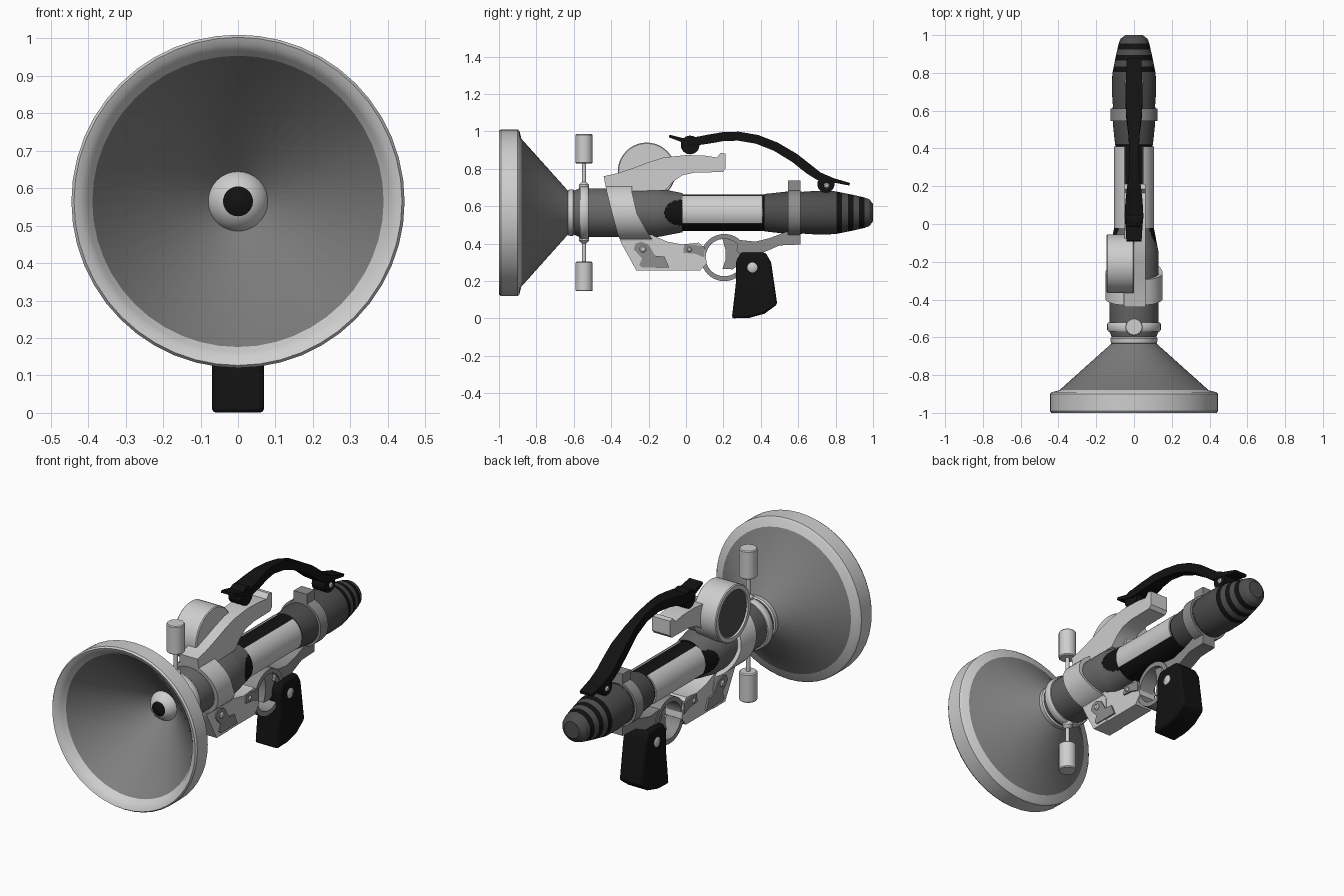
import bpy, bmesh, math
from mathutils import Vector

AX = 0.565  # height of the barrel axis


def material(name, v):
    m = bpy.data.materials.new(name)
    m.diffuse_color = (v, v, v, 1)
    return m


LIGHT = material("light grey", 0.62)
MID = material("middle grey", 0.27)
HORN = material("horn grey", 0.21)
BODY = material("body grey", 0.14)
DARK = material("dark grey", 0.075)
BLACK = material("black", 0.006)


def finish(bm, name, mats, bevel=0, angle=32):
    bmesh.ops.remove_doubles(bm, verts=bm.verts, dist=1e-5)
    bmesh.ops.recalc_face_normals(bm, faces=bm.faces)
    me = bpy.data.meshes.new(name)
    bm.to_mesh(me)
    bm.free()
    for m in mats:
        me.materials.append(m)
    me.shade_smooth()
    me.set_sharp_from_angle(angle=math.radians(angle))
    ob = bpy.data.objects.new(name, me)
    bpy.context.collection.objects.link(ob)
    if bevel:
        b = ob.modifiers.new("bevel", 'BEVEL')
        b.width, b.segments = bevel, 2
    return ob


def loft(name, rings, mats, closed=False, idx=None, **kw):
    """Skin a list of equal-length rings; idx gives a material per span."""
    bm = bmesh.new()
    vs = [[bm.verts.new(p) for p in r] for r in rings]
    n = len(vs[0])
    for i in range(len(vs) if closed else len(vs) - 1):
        a, b = vs[i], vs[(i + 1) % len(vs)]
        for k in range(n):
            f = bm.faces.new((a[k], a[(k + 1) % n], b[(k + 1) % n], b[k]))
            f.material_index = idx[i] if idx else 0
    if not closed:
        for r, m in ((vs[0], 0), (vs[-1], -1)):
            f = bm.faces.new(r)
            f.material_index = idx[m] if idx else 0
    return finish(bm, name, mats, **kw)


def lathe(name, prof, mats, axis='Y', c=(0, 0, AX), n=48, **kw):
    """Turn a (distance along axis, radius) profile."""
    rings = []
    for t, r in prof:
        ring = []
        for k in range(n):
            a = 2 * math.pi * k / n
            u, v = max(r, 1e-7) * math.cos(a), max(r, 1e-7) * math.sin(a)
            p = {'X': (t, u, v), 'Y': (u, t, v), 'Z': (u, v, t)}[axis]
            ring.append(Vector(p) + Vector(c))
        rings.append(ring)
    return loft(name, rings, mats, **kw)


def prism(name, pts, a, b, mat, axis='X', **kw):
    """Extrude an outline along x (y,z points) or along y (x,z points)."""
    put = (lambda t, u, v: (t, u, v)) if axis == 'X' else (lambda t, u, v: (u, t, v))
    return loft(name, [[put(t, u, v) for u, v in pts] for t in (a, b)], [mat], **kw)


# Horn: open cone with a rounded light rim
lathe("horn", [(-0.62, 0.105), (-0.88, 0.395), (-0.89, 0.435), (-0.90, 0.445),
               (-0.99, 0.445), (-1.0, 0.438), (-0.992, 0.42), (-0.975, 0.402),
               (-0.95, 0.389), (-0.63, 0.06)],
      [HORN, LIGHT], closed=True, idx=[0] + [1] * 7 + [0, 0])
# Round nub inside the horn, with a dark centre
ang = [math.radians(a) for a in (0, 14, 28, 40, 52, 64, 76, 90)]
lathe("horn_nub", [(-0.62 - 0.085 * math.cos(a), 0.085 * math.sin(a)) for a in ang],
      [LIGHT, BLACK], idx=[1, 1, 0, 0, 0, 0, 0])

# Barrel: front collar, body, core and tail
lathe("front_collar", [(-0.635, 0.11), (-0.63, 0.122), (-0.605, 0.125), (-0.595, 0.115)], [LIGHT])
rows = [(-0.605, 0.115), (-0.57, 0.13), (-0.15, 0.13)]
rows += [(-0.15 + 0.0065 * i, 0.13 - 0.00125 * i) for i in range(1, 21)]
body = lathe("barrel_body", rows, [BODY, BLACK], n=80)
for f in body.data.polygons:  # black rounded notch on both sides
    _, y, z = f.center
    if ((y + 0.03) / 0.085) ** 2 + ((z - AX) / 0.068) ** 2 < 1 or y > -0.021:
        f.material_index = 1
lathe("barrel_core", [(-0.05, 0.097), (0.43, 0.097)], [BLACK])
lathe("rear_sleeve", [(0.415, 0.092), (0.42, 0.1), (0.53, 0.112), (0.62, 0.113)], [DARK])
lathe("tail", [(0.60, 0.11), (0.70, 0.117), (0.79, 0.115), (0.805, 0.113), (0.835, 0.107),
               (0.865, 0.101), (0.895, 0.095), (0.925, 0.088), (0.955, 0.081),
               (0.98, 0.072), (1.0, 0.046)],
      [DARK, BLACK], idx=[0, 0, 0, 1, 0, 1, 0, 1, 0, 0])

# Curved light panels along the core
for s, side in ((1, "right"), (-1, "left")):
    arc = [math.radians(-33 + 95 * i / 10) for i in range(11)]
    pts = [(s * r * math.cos(a), AX + r * math.sin(a))
           for r, seq in ((0.105, arc), (0.09, arc[::-1])) for a in seq]
    prism("panel_" + side, pts, -0.035, 0.41, LIGHT, 'Y')

# Ring band with a rod and weight above and below
lathe("rod_band", [(-0.568, 0.125), (-0.568, 0.137), (-0.56, 0.142), (-0.53, 0.142),
                   (-0.522, 0.137), (-0.522, 0.125)], [LIGHT])
for s, side in ((1, "upper"), (-1, "lower")):
    c = (0, -0.545, AX)
    lathe("rod_base_" + side, [(s * 0.12, 0.027), (s * 0.15, 0.027), (s * 0.165, 0.012)],
          [LIGHT], 'Z', c, 16)
    lathe("rod_" + side, [(s * 0.14, 0.011), (s * 0.27, 0.011)], [LIGHT], 'Z', c, 12)
    lathe("weight_" + side, [(s * 0.262, 0.04), (s * 0.267, 0.046), (s * 0.415, 0.046),
                             (s * 0.42, 0.042)], [LIGHT], 'Z', c, 24)

# Swept yoke wrapped round the barrel
key = [(0.255, -0.265, -0.16), (0.40, -0.345, -0.165), (0.45, -0.365, -0.20),
       (0.56, -0.395, -0.262), (0.68, -0.425, -0.29), (0.765, -0.44, -0.29)]
rings = []
for (z0, f0, b0), (z1, f1, b1) in zip(key, key[1:]):
    for i in range(6):
        t = i / 6
        z, f, b = z0 + (z1 - z0) * t, f0 + (f1 - f0) * t, b0 + (b1 - b0) * t
        w = max(0.055, math.sqrt(max(0, 0.152 ** 2 - (z - AX) ** 2)))
        rings.append([(-w, f, z), (w, f, z), (w, b, z), (-w, b, z)])
loft("yoke", rings, [LIGHT])

# Upper arm with a hooked end, and the drum beside it
prism("upper_arm", [(-0.44, 0.76), (-0.37, 0.775), (-0.28, 0.805), (-0.2, 0.835), (-0.12, 0.86),
                    (0.0, 0.873), (0.10, 0.87), (0.165, 0.86), (0.185, 0.885), (0.212, 0.88),
                    (0.212, 0.80), (0.195, 0.782), (0.05, 0.78), (-0.02, 0.765), (-0.07, 0.73),
                    (-0.11, 0.685), (-0.29, 0.68), (-0.425, 0.68)], -0.05, 0.06, LIGHT)
lathe("drum", [(0.0, 0.15), (-0.005, 0.155), (-0.14, 0.155), (-0.145, 0.15), (-0.145, 0.128),
               (-0.135, 0.126), (-0.135, 0.0)], [LIGHT, DARK], 'X', (0, -0.21, 0.785), 40,
      idx=[0, 0, 0, 0, 0, 1])

# Lower frame, rear bracket and clip
prism("lower_frame", [(-0.265, 0.255), (0.075, 0.255), (0.11, 0.30), (0.10, 0.37), (0.07, 0.405),
                      (-0.02, 0.395), (-0.10, 0.41), (-0.17, 0.44), (-0.24, 0.48),
                      (-0.36, 0.44)], -0.052, 0.052, LIGHT)
prism("rear_bracket", [(0.27, 0.36), (0.32, 0.32), (0.42, 0.355), (0.50, 0.39), (0.612, 0.395),
                       (0.612, 0.47), (0.54, 0.465), (0.45, 0.43), (0.37, 0.41),
                       (0.28, 0.42)], -0.04, 0.04, MID)
lathe("clip_ring", [(0.545, 0.115), (0.545, 0.125), (0.612, 0.125), (0.612, 0.115)], [MID])
prism("clip_block", [(0.545, 0.66), (0.612, 0.66), (0.612, 0.737), (0.545, 0.737)],
      -0.04, 0.04, MID)

# Trigger guard and trigger
GC = (0, 0.205, 0.325)
lathe("trigger_guard", [(-0.045, 0.1), (-0.045, 0.126), (0.045, 0.126), (0.045, 0.1)],
      [MID], 'X', GC, 40, closed=True)
prism("trigger", [(0.195, 0.425), (0.21, 0.37), (0.21, 0.31), (0.195, 0.265), (0.25, 0.262),
                  (0.30, 0.30), (0.30, 0.38), (0.26, 0.425)], -0.02, 0.02, MID)

# Side plates and screws, on both sides
for s, side in ((1, "right"), (-1, "left")):
    prism("latch_plate_" + side, [(-0.28, 0.37), (-0.27, 0.40), (-0.24, 0.41), (-0.20, 0.395),
                                  (-0.165, 0.335), (-0.115, 0.33), (-0.09, 0.272), (-0.235, 0.272),
                                  (-0.25, 0.285), (-0.235, 0.32)], s * 0.045, s * 0.061, MID)
    prism("guard_tab_" + side, [(-0.015, 0.35), (-0.01, 0.395), (0.03, 0.395), (0.10, 0.385),
                                (0.10, 0.325), (0.05, 0.345)], s * 0.03, s * 0.06, MID)
    for nm, x, y, z, r in (("latch_screw", 0.06, -0.23, 0.37, 0.018),
                           ("tab_screw", 0.059, 0.018, 0.368, 0.013),
                           ("grip_screw", 0.068, 0.355, 0.272, 0.027),
                           ("strap_screw", 0.04, 0.752, 0.71, 0.015)):
        lathe(nm + "_" + side, [(s * (x - 0.01), r), (s * (x + 0.004), r),
                                (s * (x + 0.01), r * 0.6)], [LIGHT], 'X', (0, y, z), 16)

# Grip
prism("grip", [(0.268, 0.31), (0.295, 0.352), (0.425, 0.352), (0.455, 0.30), (0.488, 0.075),
               (0.42, 0.025), (0.34, 0.003), (0.245, 0.0), (0.268, 0.20)],
      -0.07, 0.07, BLACK, bevel=0.012)

# Arched top strap: centre line (y, z), half width, half thickness
path = [(-0.09, 0.975, 0.04, 0.007), (-0.01, 0.95, 0.045, 0.012), (0.04, 0.945, 0.05, 0.022),
        (0.12, 0.958, 0.045, 0.024), (0.20, 0.972, 0.036, 0.024), (0.28, 0.974, 0.026, 0.024),
        (0.38, 0.957, 0.024, 0.024), (0.48, 0.918, 0.03, 0.024), (0.58, 0.858, 0.042, 0.025),
        (0.66, 0.795, 0.045, 0.025), (0.71, 0.76, 0.045, 0.022), (0.78, 0.74, 0.042, 0.012),
        (0.875, 0.717, 0.038, 0.007)]
rings = []
for i, (y, z, w, t) in enumerate(path):
    p, q = path[max(i - 1, 0)], path[min(i + 1, len(path) - 1)]
    d = Vector((q[0] - p[0], q[1] - p[1])).normalized() * t
    rings.append([(-w, y - d.y, z + d.x), (w, y - d.y, z + d.x),
                  (w, y + d.y, z - d.x), (-w, y + d.y, z - d.x)])
loft("top_strap", rings, [BLACK], angle=40)
for nm, y, z, r in (("front", 0.022, 0.927, 0.05), ("rear", 0.748, 0.718, 0.046)):
    lathe("strap_pivot_" + nm, [(-0.04, r), (0.04, r)], [BLACK], 'X', (0, y, z), 24)
